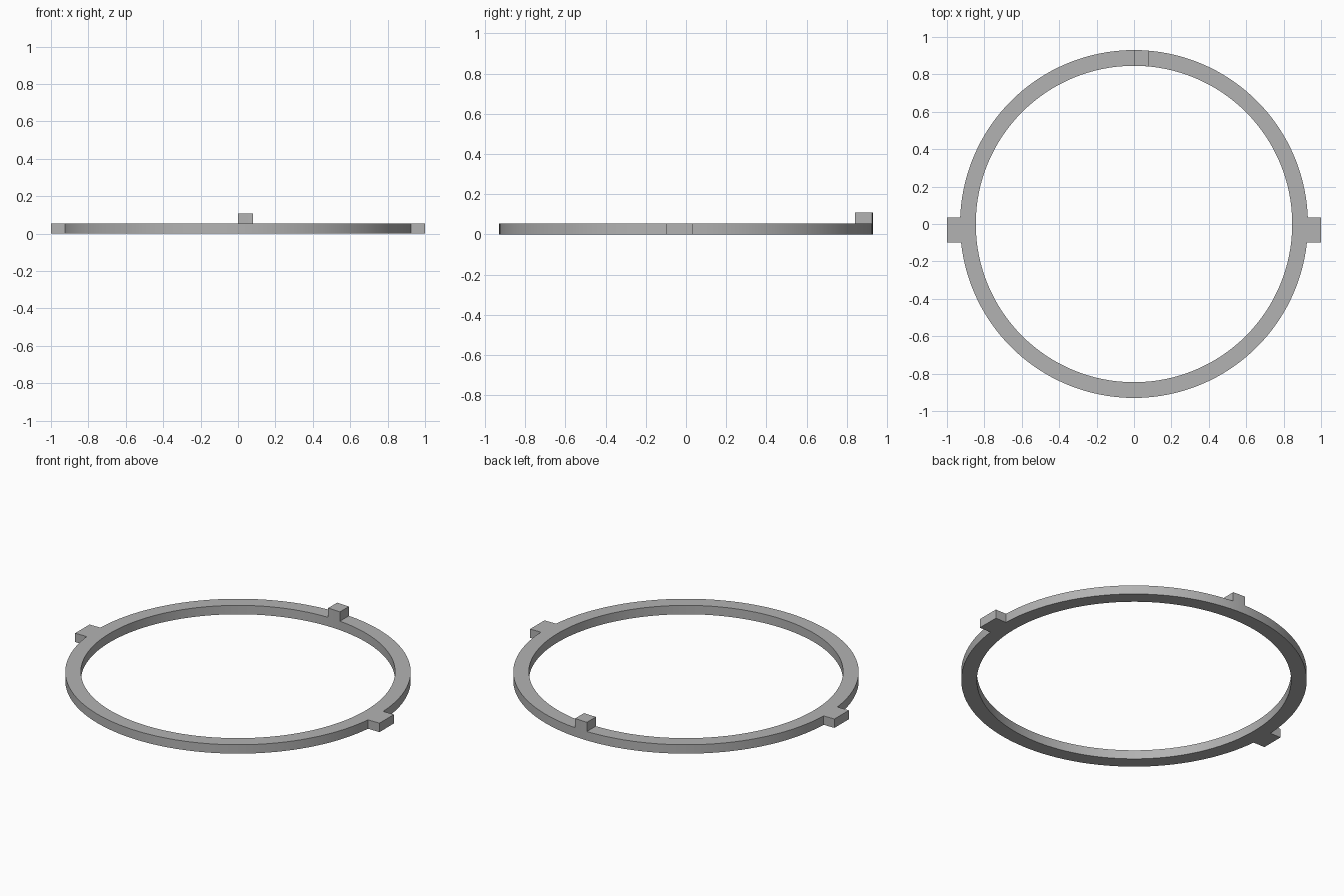
import bpy, bmesh, math

cube = bpy.data.objects.get("Cube")
if cube:
    bpy.data.objects.remove(cube, do_unlink=True)

OUTER, INNER, THICK, TOP = 0.93, 0.846, 0.053, 0.108
SEGMENTS = 128
TAB_LOW, TAB_HIGH, TAB_END = -0.10, 0.035, 1.0
KEY_WIDTH = 0.08

grey = bpy.data.materials.new("plain grey")
grey.use_nodes = True
colour = (0.45, 0.45, 0.45, 1)
grey.diffuse_color = colour
grey.node_tree.nodes["Principled BSDF"].inputs["Base Color"].default_value = colour


def polar(radius, angle):
    return radius * math.cos(angle), radius * math.sin(angle)


def build(name, bm, z, height):
    """Raise a flat sheet into a closed solid and make it an object."""
    bmesh.ops.remove_doubles(bm, verts=bm.verts, dist=1e-5)
    result = bmesh.ops.extrude_face_region(bm, geom=bm.faces[:], use_keep_orig=True)
    raised = [v for v in result["geom"] if isinstance(v, bmesh.types.BMVert)]
    bmesh.ops.translate(bm, verts=raised, vec=(0, 0, height))
    bmesh.ops.translate(bm, verts=bm.verts, vec=(0, 0, z))
    bmesh.ops.recalc_face_normals(bm, faces=bm.faces)
    mesh = bpy.data.meshes.new(name)
    bm.to_mesh(mesh)
    bm.free()
    mesh.materials.append(grey)
    obj = bpy.data.objects.new(name, mesh)
    bpy.context.collection.objects.link(obj)
    bpy.ops.object.select_all(action="DESELECT")
    obj.select_set(True)
    bpy.context.view_layer.objects.active = obj
    bpy.ops.object.shade_smooth_by_angle(angle=math.radians(30))
    return obj


def add_face(bm, points):
    bm.faces.new([bm.verts.new((x, y, 0)) for x, y in points])


# Ring sheet, with extra divisions where the side tabs meet it
low, high = math.asin(TAB_LOW / OUTER), math.asin(TAB_HIGH / OUTER)
tab_edges = [low, high, math.pi - high, math.pi - low]
step = math.tau / SEGMENTS
angles = [i * step - math.pi / 2 for i in range(SEGMENTS)]
angles = sorted([a for a in angles if all(abs(a - e) > step / 5 for e in tab_edges)] + tab_edges)

bm = bmesh.new()
for a, b in zip(angles, angles[1:] + [angles[0] + math.tau]):
    add_face(bm, [polar(INNER, a), polar(OUTER, a), polar(OUTER, b), polar(INNER, b)])

# Left and right tabs, joined flush with the ring
arc = [polar(OUTER, a) for a in angles if low - 1e-6 <= a <= high + 1e-6]
for side in (-1, 1):
    outline = arc + [(TAB_END, TAB_HIGH), (TAB_END, TAB_LOW)]
    add_face(bm, [(side * x, y) for x, y in outline][::-side])
build("ring_with_side_tabs", bm, 0, THICK)

# Raised key at the back, following the ring's curve
xs = [KEY_WIDTH * i / 4 for i in range(5)]
bm = bmesh.new()
add_face(bm, [(x, math.sqrt(INNER**2 - x**2)) for x in xs]
         + [(x, math.sqrt(OUTER**2 - x**2)) for x in reversed(xs)])
build("back_key", bm, THICK, TOP - THICK)
